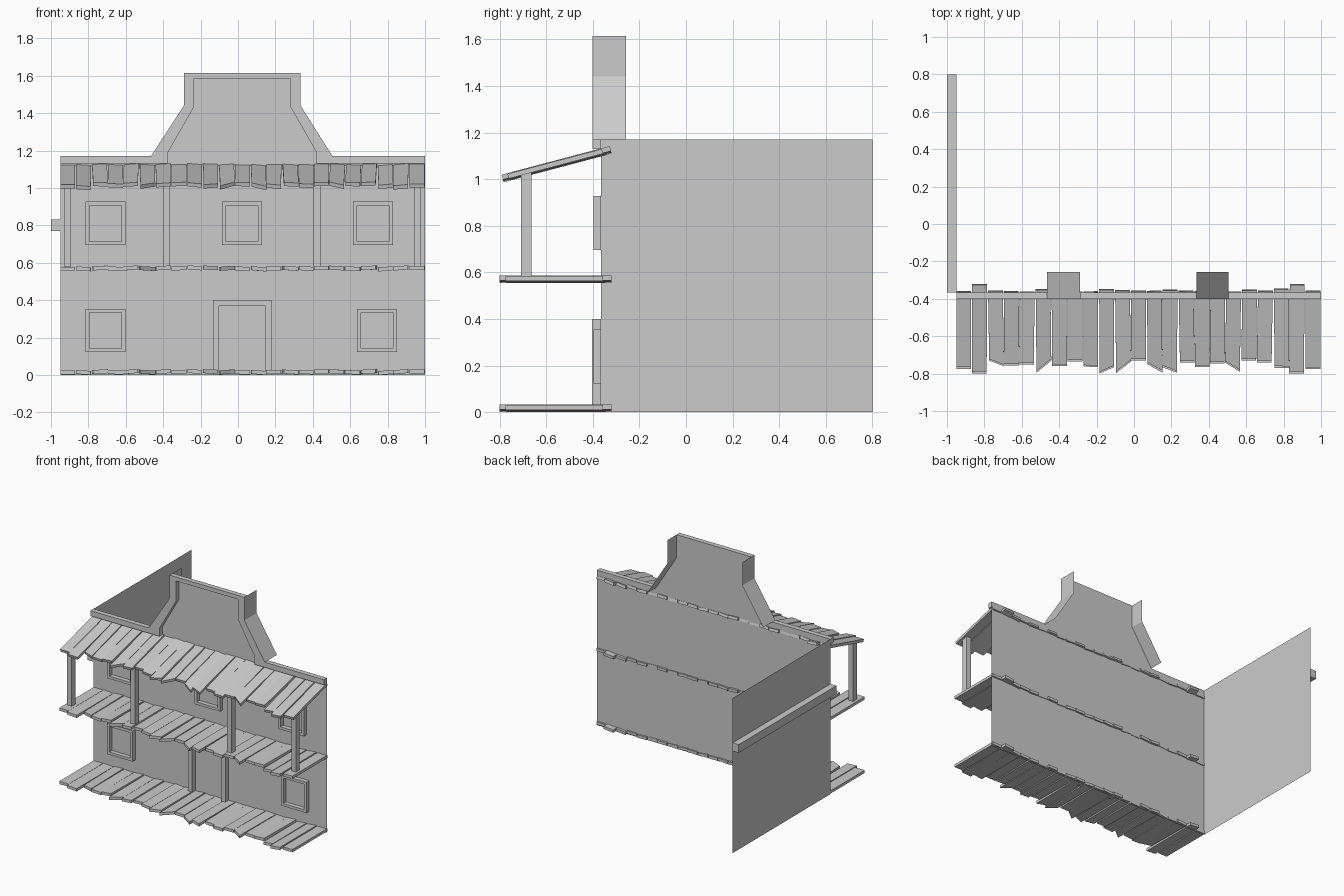
import bpy, bmesh, math, random
from mathutils import Matrix, Vector

if "Cube" in bpy.data.objects:
    bpy.data.objects.remove(bpy.data.objects["Cube"])

WALL_Y, TRIM_Y = -0.365, -0.402


def finish(name, bm):
    bmesh.ops.recalc_face_normals(bm, faces=bm.faces)
    me = bpy.data.meshes.new(name)
    bm.to_mesh(me)
    bm.free()
    ob = bpy.data.objects.new(name, me)
    bpy.context.collection.objects.link(ob)
    return ob


def box(name, x0, x1, y0, y1, z0, z1):
    bm = bmesh.new()
    bmesh.ops.create_cube(bm, size=1)
    for v in bm.verts:
        v.co = (x1 if v.co.x > 0 else x0, y1 if v.co.y > 0 else y0, z1 if v.co.z > 0 else z0)
    return finish(name, bm)


def profile(name, pts, y0, y1=None):
    """Flat XZ outline at y0, optionally extruded to y1."""
    bm = bmesh.new()
    f = bm.faces.new([bm.verts.new((x, y0, z)) for x, z in pts])
    if y1 is not None:
        r = bmesh.ops.extrude_face_region(bm, geom=[f])
        vs = [g for g in r["geom"] if isinstance(g, bmesh.types.BMVert)]
        bmesh.ops.translate(bm, verts=vs, vec=(0, y1 - y0, 0))
        if not f.is_valid or len([g for g in bm.faces if abs(g.calc_center_median().y - y0) < 1e-5]) == 0:
            bm.faces.new([v for v in bm.verts if abs(v.co.y - y0) < 1e-5])
    return finish(name, bm)


def sheet(name, pts, y0, y1):
    """Open strip following an XZ path."""
    bm = bmesh.new()
    rows = [(bm.verts.new((x, y0, z)), bm.verts.new((x, y1, z))) for x, z in pts]
    for a, b in zip(rows, rows[1:]):
        bm.faces.new((a[0], b[0], b[1], a[1]))
    return finish(name, bm)


# Front wall with stepped false front, and its raised trim
outer = [(-.95, 1.17), (-.465, 1.17), (-.29, 1.44), (-.29, 1.615),
         (.335, 1.615), (.335, 1.44), (.505, 1.17), (1, 1.17)]
inner = [(1, 1.13), (.42, 1.13), (.42, 1.19), (.28, 1.435), (.28, 1.585),
         (-.235, 1.585), (-.235, 1.435), (-.375, 1.19), (-.375, 1.13), (-.95, 1.13)]
profile("front_wall", [(-.95, 0)] + outer + [(1, 0)], WALL_Y)
profile("front_trim", outer + inner, TRIM_Y, WALL_Y - .0005)

# Returns behind the false front
sheet("sign_return_left", outer[1:4], TRIM_Y, -.257)
sheet("sign_return_right", outer[4:7], TRIM_Y, -.257)

# Side wall and its horizontal beam
sheet("side_wall", [(-.95, 0), (-.95, 1.17)], WALL_Y, .8)
box("side_beam", -1, -.95, WALL_Y, .8, .77, .832)


# Window and door frames
def frame(name, x0, x1, z0, z1, t, door=False):
    if door:
        pts = [(x0, z0), (x0, z1), (x1, z1), (x1, z0), (x1 - t, z0),
               (x1 - t, z1 - t), (x0 + t, z1 - t), (x0 + t, z0)]
        profile(name, pts, -.404, WALL_Y)
        return
    y = -.398
    box(name + "_left", x0, x0 + t, y, WALL_Y, z0, z1)
    box(name + "_right", x1 - t, x1, y, WALL_Y, z0, z1)
    box(name + "_top", x0 + t, x1 - t, y, WALL_Y, z1 - t, z1)
    box(name + "_bottom", x0 + t, x1 - t, y, WALL_Y, z0, z0 + t)


for i, (x, z) in enumerate([(-.815, .695), (-.085, .695), (.615, .695), (-.815, .122), (.637, .122)]):
    frame(f"window_frame_{i}", x, x + .213, z, z + .232, .02)
frame("door_frame", -.133, .178, 0, .4, .032, True)

# Porch posts
for i, x in enumerate((-.931, -.402, .405, .941)):
    box(f"porch_post_{i}", x, x + .038, -.708, -.664, .58, 1.03)

# Uneven planks: front end (left, right) of each board
ENDS = [(-.775, -.775), (-.8, -.8), (-.73, -.76), (-.757, -.757), (-.75, -.75),
        (-.795, -.73), (-.76, -.76), (-.735, -.735), (-.762, -.765), (-.8, -.765),
        (-.797, -.735), (-.73, -.73), (-.75, -.795), (-.765, -.795), (-.74, -.74),
        (-.765, -.765), (-.745, -.745), (-.74, -.79), (-.73, -.73), (-.74, -.74),
        (-.77, -.77), (-.8, -.8), (-.775, -.775)]


def deck(name, z, tilt=0):
    rng = random.Random(4)
    bm = bmesh.new()
    for i, (fl, fr) in enumerate(ENDS):
        x0 = -.95 + i * .0849
        x1 = x0 + .079
        back = -.32 if i in (1, 21) else rng.uniform(-.363, -.345)
        edge = i in (0, 22)
        skew = 0 if edge else rng.uniform(-.007, .007)
        roll = 0 if edge else rng.uniform(-.004, .004)
        dz = rng.uniform(0, .006)
        lo, hi = [], []
        for x, y, s in ((x0, fl, -1), (x1, fr, 1), (x1, back, 1), (x0, back, -1)):
            px = x + (skew if y < -.5 else 0)
            lo.append(bm.verts.new((px, y, dz + roll * s)))
            hi.append(bm.verts.new((px, y, dz + roll * s + .021)))
        bm.faces.new(lo)
        bm.faces.new(hi)
        for k in range(4):
            j = (k + 1) % 4
            bm.faces.new((lo[k], lo[j], hi[j], hi[k]))
    pivot = Vector((0, -.32, 0))
    m = (Matrix.Translation((0, 0, z)) @ Matrix.Translation(pivot)
         @ Matrix.Rotation(tilt, 4, 'X') @ Matrix.Translation(-pivot))
    bm.transform(m)
    finish(name, bm)


deck("ground_planks", .003)
deck("balcony_planks", .557)
deck("awning_planks", 1.113, math.radians(14.8))
